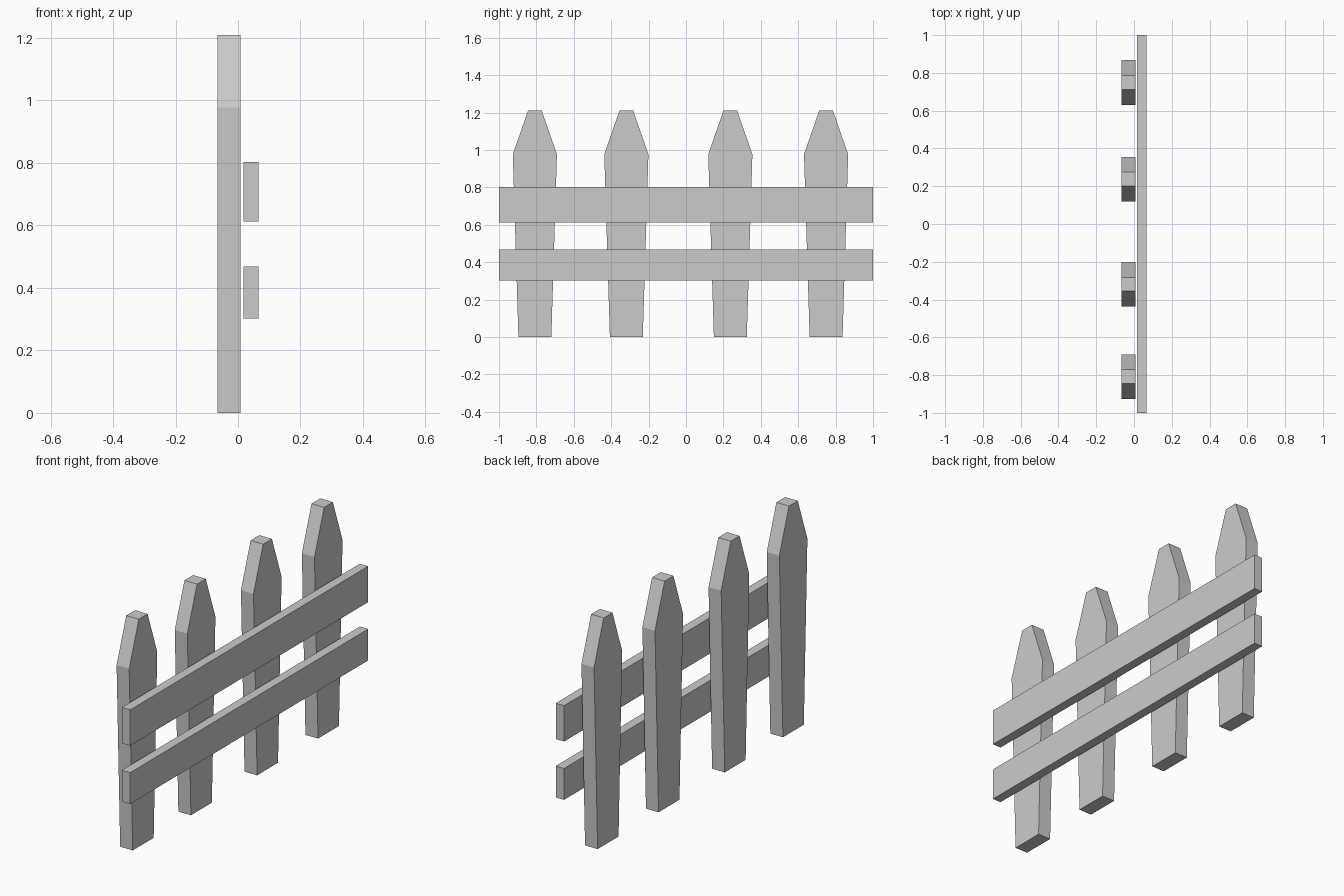
import bpy

if "Cube" in bpy.data.objects:
    bpy.data.objects.remove(bpy.data.objects["Cube"])

def extrude_profile(name, profile, x0, x1):
    """Solid prism from a (y, z) outline, extruded along x."""
    n = len(profile)
    verts = [(x, y, z) for x in (x0, x1) for y, z in profile]
    faces = [tuple(reversed(range(n))), tuple(range(n, 2 * n))]
    faces += [(i, (i + 1) % n, n + (i + 1) % n, n + i) for i in range(n)]
    mesh = bpy.data.meshes.new(name)
    mesh.from_pydata(verts, [], faces)
    obj = bpy.data.objects.new(name, mesh)
    bpy.context.collection.objects.link(obj)
    return obj

# Pickets: half widths at foot, shoulder and clipped tip
levels = [(0.088, 0.0), (0.118, 0.977), (0.037, 1.21)]
for i, yc in enumerate((-0.808, -0.319, 0.237, 0.749)):
    right = [(yc + w, z) for w, z in levels]
    left = [(yc - w, z) for w, z in reversed(levels)]
    extrude_profile(f"picket_{i + 1}", right + left, -0.066, 0.008)

# Horizontal rails in front of the pickets
for name, z0, z1 in (("lower_rail", 0.302, 0.469), ("upper_rail", 0.612, 0.803)):
    extrude_profile(name, [(-1, z0), (1, z0), (1, z1), (-1, z1)], 0.017, 0.066)
